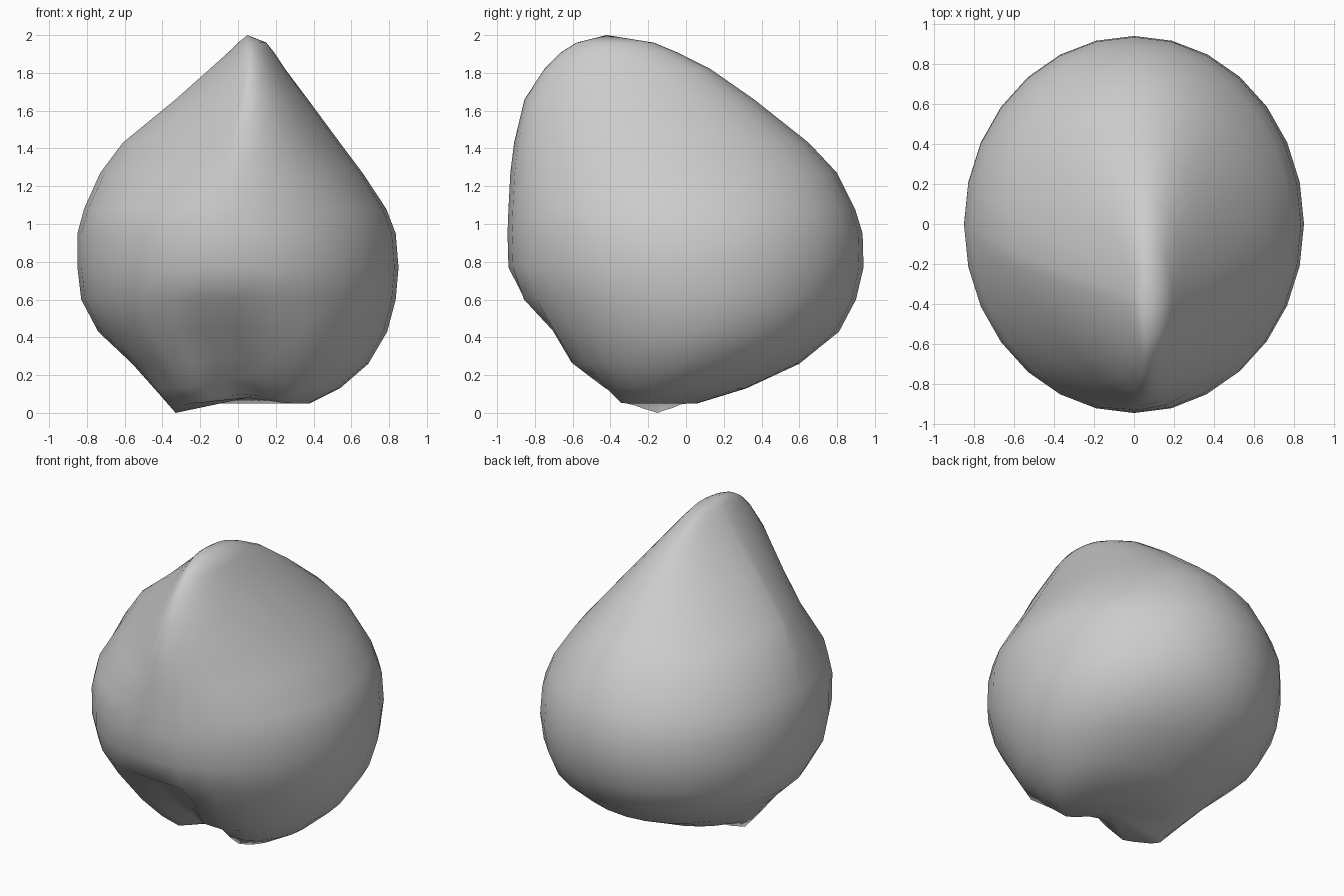
import bpy, bmesh, math
from mathutils import Vector

if "Cube" in bpy.data.objects:
    bpy.data.objects.remove(bpy.data.objects["Cube"])

SEG = 28
# Ring profile: z, left x, right x, front y, back y,
# roundness of the front left and front right quarters (2 = ellipse)
RINGS = [
    (0.05, -0.33, 0.38, -0.40, 0.06, 2.0, 2.0),
    (0.13, -0.44, 0.54, -0.51, 0.32, 2.0, 2.0),
    (0.26, -0.56, 0.69, -0.66, 0.60, 2.0, 2.0),
    (0.43, -0.74, 0.79, -0.77, 0.81, 2.0, 2.0),
    (0.60, -0.83, 0.835, -0.88, 0.90, 2.0, 2.0),
    (0.77, -0.85, 0.85, -0.94, 0.94, 2.0, 2.0),
    (0.95, -0.85, 0.835, -0.945, 0.935, 2.0, 2.0),
    (1.08, -0.815, 0.785, -0.94, 0.895, 1.95, 2.0),
    (1.27, -0.73, 0.66, -0.93, 0.80, 1.5, 1.9),
    (1.43, -0.61, 0.54, -0.91, 0.65, 1.35, 1.85),
    (1.66, -0.33, 0.37, -0.855, 0.36, 1.3, 1.8),
    (1.82, -0.15, 0.25, -0.75, 0.13, 1.35, 1.85),
    (1.91, -0.05, 0.19, -0.66, -0.05, 1.4, 1.9),
    (1.96, 0.00, 0.15, -0.58, -0.17, 1.6, 2.0),
]


def power(v, e):
    return math.copysign(abs(v) ** e, v)


def push(bm, centre, radius, offset):
    """Move vertices near centre with a soft falloff."""
    for v in bm.verts:
        d = (v.co - Vector(centre)).length / radius
        if d < 1:
            v.co += Vector(offset) * (1 - d * d) ** 2


bm = bmesh.new()
loops = []
for z, xl, xr, yf, yb, nl, nr in RINGS:
    # the front ridge sits slightly right of centre near the tip
    cx = 0.02 if z < 0.3 else max(0.0, min(0.06, (z - 1.0) * 0.08))
    cy = (yf + yb) / 2
    loop = []
    for i in range(SEG):
        a = 2 * math.pi * i / SEG
        c, s = math.cos(a), math.sin(a)
        e = 1.0 if s >= 0 else 2 / (nr if c > 0 else nl)
        x = cx + power(c, e) * ((xr - cx) if c > 0 else (cx - xl))
        y = cy + power(s, e) * ((yb - cy) if s > 0 else (cy - yf))
        loop.append(bm.verts.new((x, y, z)))
    loops.append(loop)

for low, high in zip(loops, loops[1:]):
    for i in range(SEG):
        j = (i + 1) % SEG
        bm.faces.new((low[i], low[j], high[j], high[i]))

# Pointed crest and slightly hollow underside
tip = bm.verts.new((0.05, -0.42, 2.0))
base = bm.verts.new((0.05, -0.17, 0.08))
for i in range(SEG):
    j = (i + 1) % SEG
    bm.faces.new((loops[-1][i], loops[-1][j], tip))
    bm.faces.new((loops[0][j], loops[0][i], base))

# Hollow at the lower front, running out through the bottom edge
push(bm, (-0.06, -0.70, 0.40), 0.36, (0, 0.15, 0.02))
push(bm, (0.02, -0.47, 0.12), 0.30, (0, 0.14, 0.06))

# Sharp little corner under the left side, with sloping shoulders
push(bm, (-0.33, -0.15, 0.05), 0.18, (0, 0, -0.04))
corner = min(loops[0], key=lambda v: (v.co - Vector((-0.33, -0.15, 0.02))).length)
corner.co = (-0.33, -0.15, 0.0)

bmesh.ops.recalc_face_normals(bm, faces=bm.faces)
for f in bm.faces:
    f.smooth = True
mesh = bpy.data.meshes.new("pointed_shell")
bm.to_mesh(mesh)
bm.free()
shell = bpy.data.objects.new("pointed_shell", mesh)
bpy.context.collection.objects.link(shell)
